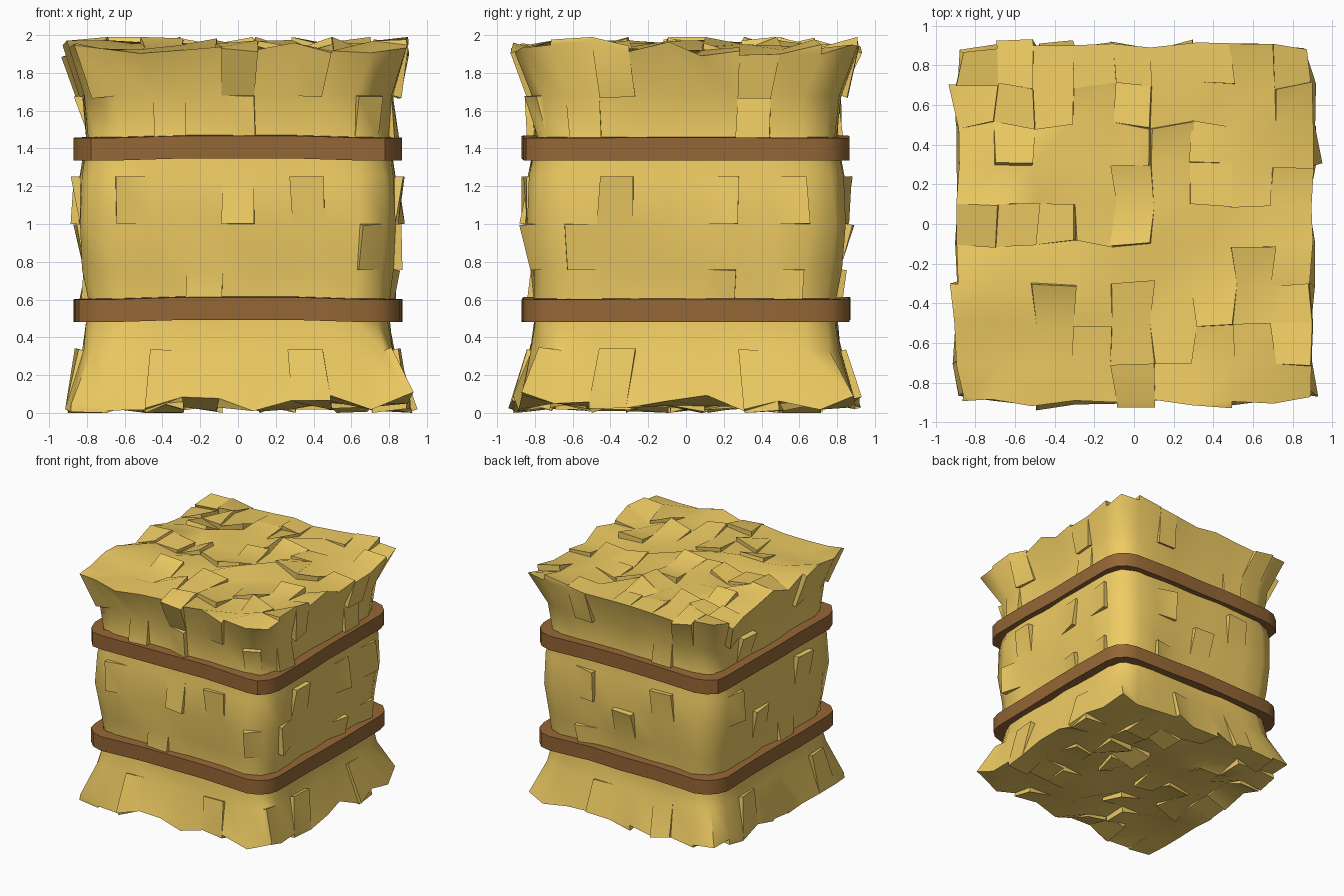
import bpy, bmesh, math, random
from mathutils import Vector

if "Cube" in bpy.data.objects:
    bpy.data.objects.remove(bpy.data.objects["Cube"])

random.seed(5)
N = 9
LEVELS = [0.05, 0.33, 0.48, 0.60, 0.76, 1.00, 1.25, 1.46, 1.68, 1.93]
HALF = [0.90, 0.82, 0.795, 0.795, 0.815, 0.84, 0.83, 0.795, 0.815, 0.90]

# Loose straw tufts per side, as (row, column) cells
TUFTS = {
    'front': [(8, 0), (8, 4), (8, 6), (7, 2), (7, 4), (7, 8), (5, 1), (5, 4),
              (5, 6), (4, 8), (3, 3), (0, 2), (0, 6)],
    'right': [(8, 2), (8, 6), (7, 1), (7, 6), (5, 2), (5, 5), (5, 7), (4, 1),
              (3, 5), (3, 7), (0, 0), (0, 2), (0, 6)],
    'back': [(8, 1), (8, 6), (7, 2), (5, 2), (5, 6), (4, 4), (3, 6), (0, 2), (0, 5)],
    'left': [(8, 2), (8, 7), (7, 6), (5, 2), (5, 7), (4, 5), (3, 3), (0, 1), (0, 6)],
}


def material(name, color):
    m = bpy.data.materials.new(name)
    m.diffuse_color = (*color, 1)
    m.use_nodes = True
    m.node_tree.nodes["Principled BSDF"].inputs["Base Color"].default_value = m.diffuse_color
    return m


def finish(bm, name, mat, angle):
    bmesh.ops.recalc_face_normals(bm, faces=bm.faces)
    me = bpy.data.meshes.new(name)
    bm.to_mesh(me)
    bm.free()
    ob = bpy.data.objects.new(name, me)
    bpy.context.collection.objects.link(ob)
    me.materials.append(mat)
    bpy.ops.object.select_all(action='DESELECT')
    ob.select_set(True)
    bpy.context.view_layer.objects.active = ob
    bpy.ops.object.shade_smooth_by_angle(angle=math.radians(angle))
    return ob


def cell(c):
    return min(N - 1, int((c + 1) / 2 * N))


def is_tuft(f):
    c, n = f.calc_center_median(), f.normal
    if abs(n.z) > 0.9:
        return random.random() < 0.4
    if abs(n.y) > 0.9:
        side, col = ('front' if n.y < 0 else 'back'), cell(c.x)
    else:
        side, col = ('right' if n.x > 0 else 'left'), cell(c.y)
    return (cell(c.z), col) in TUFTS[side]


# Straw block: gridded cube pinched at the straps and flared at both ends
straw = material('straw', (0.86, 0.60, 0.125))
bm = bmesh.new()
bmesh.ops.create_cube(bm, size=2)
bmesh.ops.subdivide_edges(bm, edges=bm.edges, cuts=N - 1, use_grid_fill=True)
bm.normal_update()
tufts = [f for f in bm.faces if is_tuft(f)]
for v in bm.verts:
    u, w, k = v.co.x, v.co.y, round((v.co.z + 1) / 2 * N)
    end = k in (0, N)
    h = HALF[k]
    if abs(u) > 0.99 and abs(w) > 0.99:
        h *= 0.97 if end else 0.935
    amp = 0.02 if end else 0.011
    v.co = (u * h + random.uniform(-amp, amp), w * h + random.uniform(-amp, amp), LEVELS[k])
    if end:
        v.co.z += random.uniform(-0.045, 0.045)
bm.normal_update()

# Fold each tuft cell outward, hinged at one edge that stays joined
for f in bmesh.ops.extrude_discrete_faces(bm, faces=tufts)['faces']:
    n = f.normal.copy()
    vs = list(f.verts)
    lift = 0.05 if abs(n.z) < 0.8 else 0.055
    hinge = random.randrange(4)
    for i in range(2):
        vs[(hinge + i) % 4].co += n * random.uniform(0.35, 1.0) * lift
bmesh.ops.remove_doubles(bm, verts=bm.verts, dist=1e-5)
for v in bm.verts:
    v.co.z = min(1.99, max(0.0, v.co.z))
finish(bm, 'straw_block', straw, 58)


# Straps: rectangular band swept round a square with rounded corners
def strap(name, z, mat):
    r, a, path = 0.13, 0.815, []
    for q in range(4):
        q0 = q * math.pi / 2
        cx = math.copysign(a - r, math.cos(q0 + math.pi / 4))
        cy = math.copysign(a - r, math.sin(q0 + math.pi / 4))
        for i in range(4):
            t = q0 + i * math.pi / 6
            path.append((Vector((cx, cy, 0)), Vector((math.cos(t), math.sin(t), 0)), 0))
        t = q0 + math.pi / 2
        n = Vector((math.cos(t), math.sin(t), 0))
        side = Vector((-n.y, n.x, 0))
        for s in (-0.3, 0.0, 0.3):
            path.append((n * (a - r) + side * s, n, 0.012 if q in (0, 2) else 0.002))
    bm = bmesh.new()
    rings = []
    for base, n, rise in path:
        wob = random.uniform(-0.004, 0.012)
        ring = []
        for off, dz in ((-0.05, -0.06), (0.045, -0.065), (0.045, 0.055), (-0.05, 0.06)):
            ring.append(bm.verts.new(base + n * (r + off + wob) + Vector((0, 0, z + dz + rise))))
        rings.append(ring)
    for i, ra in enumerate(rings):
        rb = rings[(i + 1) % len(rings)]
        for j in range(4):
            bm.faces.new((ra[j], rb[j], rb[(j + 1) % 4], ra[(j + 1) % 4]))
    finish(bm, name, mat, 35)


leather = material('strap_brown', (0.30, 0.135, 0.036))
strap('lower_strap', 0.545, leather)
strap('upper_strap', 1.40, leather)
